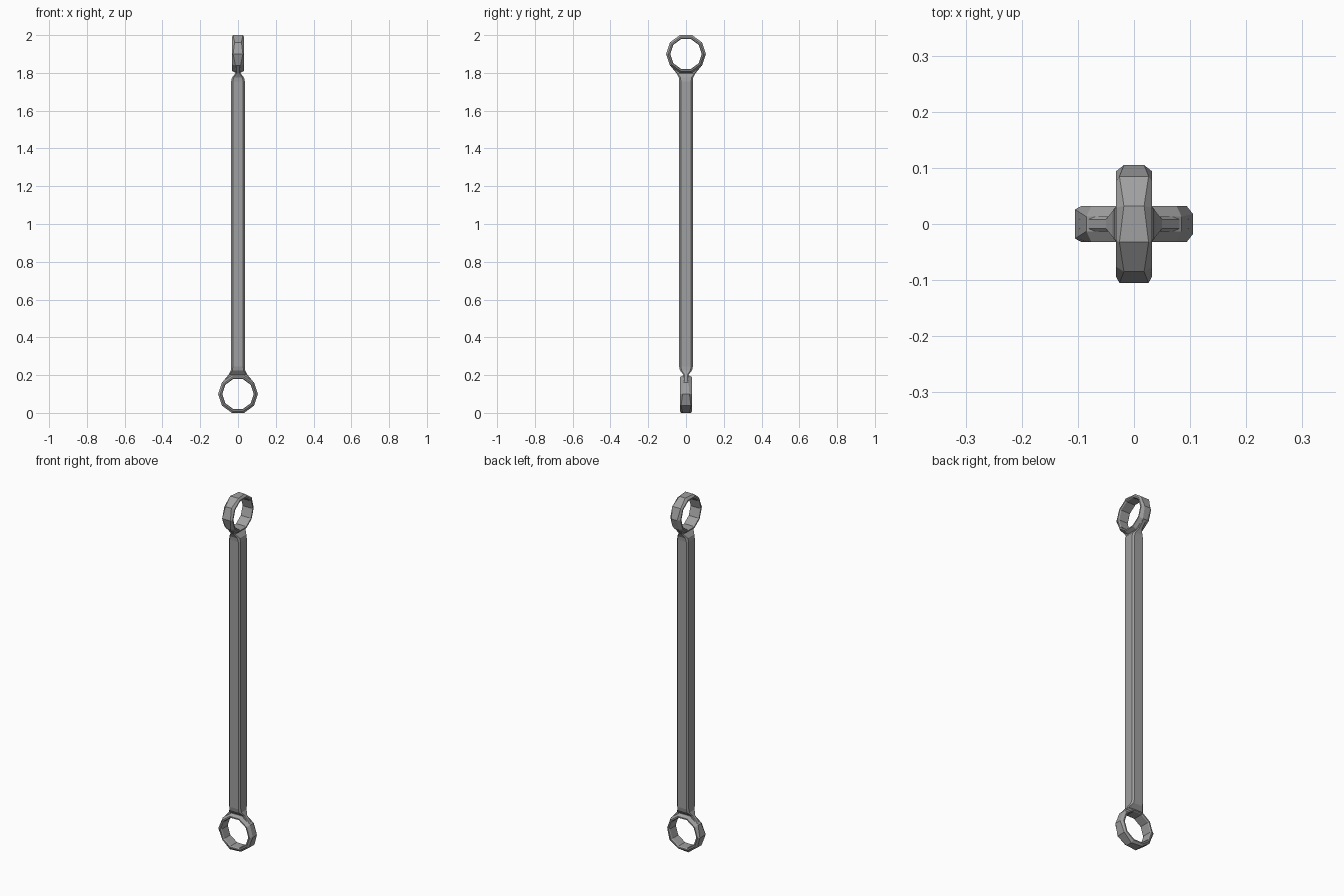
import bpy, bmesh, math
from mathutils import Matrix

cube = bpy.data.objects.get("Cube")
if cube:
    bpy.data.objects.remove(cube, do_unlink=True)

steel = bpy.data.materials.new("grey steel")
steel.use_nodes = True
steel.diffuse_color = (0.35, 0.35, 0.35, 1)
steel.node_tree.nodes["Principled BSDF"].inputs["Base Color"].default_value = (0.35, 0.35, 0.35, 1)

SIDES = 10
RING_Z = 1.9
# Lower end is the upper end turned over and given a quarter turn
LOWER = Matrix.Translation((0, 0, 1)) @ Matrix.Rotation(math.pi / 2, 4, 'Z') \
    @ Matrix.Rotation(math.pi, 4, 'X') @ Matrix.Translation((0, 0, -1))


def finish(bm, name, matrix=None):
    if matrix:
        bm.transform(matrix)
    bmesh.ops.recalc_face_normals(bm, faces=bm.faces)
    mesh = bpy.data.meshes.new(name)
    bm.to_mesh(mesh)
    bm.free()
    mesh.materials.append(steel)
    obj = bpy.data.objects.new(name, mesh)
    bpy.context.collection.objects.link(obj)
    return obj


def bridge(bm, a, b):
    n = len(a)
    for i in range(n):
        bm.faces.new((a[i], a[(i + 1) % n], b[(i + 1) % n], b[i]))


def section(bm, z, hx, hy):
    """Rectangle with chamfered corners."""
    c = min(0.009, 0.35 * min(hx, hy))
    quarter = [(hx, hy - c), (hx - c, hy)]
    pts = quarter + [(-x, y) for x, y in reversed(quarter)]
    pts += [(-x, -y) for x, y in pts]
    return [bm.verts.new((x, y, z)) for x, y in pts]


def make_rod():
    # Square bar whose ends thin in one direction and flare in the other
    upper = [(1.755, 0.036, 0.036), (1.775, 0.032, 0.038), (1.798, 0.013, 0.05),
             (1.838, 0.013, 0.083), (1.875, 0.013, 0.097)]
    lower = [(2 - z, hy, hx) for z, hx, hy in reversed(upper)]
    bm = bmesh.new()
    loops = [section(bm, *s) for s in lower + upper]
    for a, b in zip(loops, loops[1:]):
        bridge(bm, a, b)
    bm.faces.new(loops[0])
    bm.faces.new(loops[-1])
    return finish(bm, "rod")


def make_ring(name, matrix=None):
    bm = bmesh.new()
    loops = []
    for i in range(SIDES):
        a = 2 * math.pi * i / SIDES
        # Rim is narrow towards the rod and faceted around the far side
        rim = 0.013 if math.sin(a) < -0.1 else (0.018, 0.026)[i % 2]
        half = [(0.026, 0.083), (0.032, 0.087), (0.032, 0.094), (rim, 0.105)]
        profile = half + [(-w, r) for w, r in reversed(half)]
        loops.append([bm.verts.new((w, r * math.cos(a), RING_Z + r * math.sin(a)))
                      for w, r in profile])
    for i in range(SIDES):
        bridge(bm, loops[i], loops[(i + 1) % SIDES])
    return finish(bm, name, matrix)


def cut_hole(target, matrix=None):
    bm = bmesh.new()
    loops = [[bm.verts.new((x, 0.085 * math.cos(2 * math.pi * i / SIDES),
                            RING_Z + 0.085 * math.sin(2 * math.pi * i / SIDES)))
              for i in range(SIDES)] for x in (-0.1, 0.1)]
    bridge(bm, *loops)
    for loop in loops:
        bm.faces.new(loop)
    cutter = finish(bm, "hole_cutter", matrix)
    cutter.hide_render = True
    mod = target.modifiers.new("hole", 'BOOLEAN')
    mod.operation = 'DIFFERENCE'
    mod.solver = 'EXACT'
    mod.object = cutter
    bpy.context.view_layer.objects.active = target
    bpy.ops.object.modifier_apply(modifier=mod.name)
    bpy.data.objects.remove(cutter, do_unlink=True)


rod = make_rod()
for matrix, name in ((None, "upper_ring"), (LOWER, "lower_ring")):
    cut_hole(rod, matrix)
    make_ring(name, matrix)
